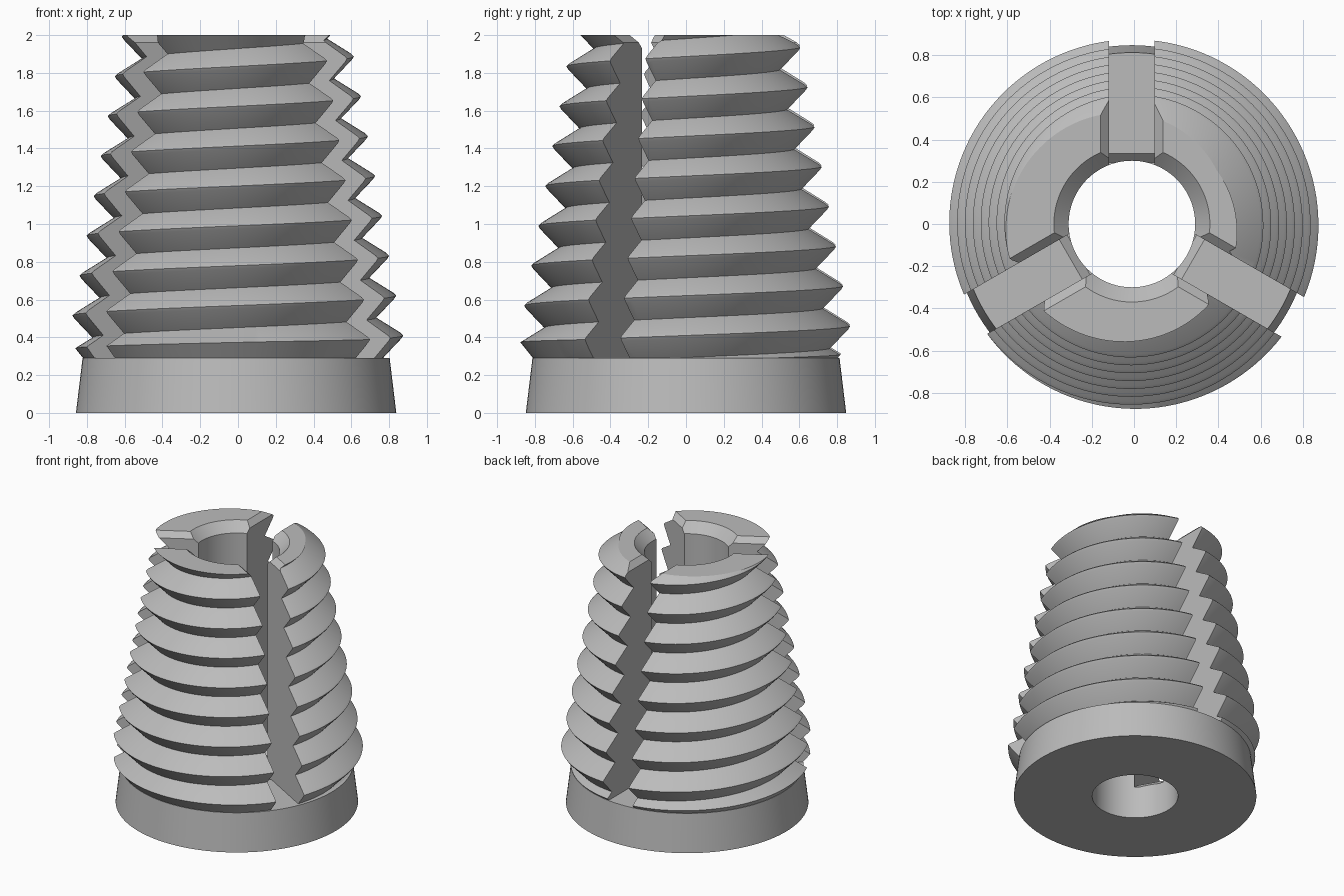
import bpy
import bmesh
import math
from mathutils import Matrix, Vector

cube = bpy.data.objects.get("Cube")
if cube:
    bpy.data.objects.remove(cube, do_unlink=True)

AXIS_X = -0.01
SIDES = 128
PITCH = 0.211
TURNS = 11

grey = bpy.data.materials.new("plain_grey")
grey.use_nodes = True
grey.diffuse_color = (0.5, 0.5, 0.5, 1)
grey.node_tree.nodes["Principled BSDF"].inputs["Base Color"].default_value = (0.5, 0.5, 0.5, 1)


def finish(name, bm):
    bmesh.ops.recalc_face_normals(bm, faces=bm.faces[:])
    mesh = bpy.data.meshes.new(name)
    bm.to_mesh(mesh)
    bm.free()
    mesh.materials.append(grey)
    obj = bpy.data.objects.new(name, mesh)
    bpy.context.collection.objects.link(obj)
    return obj


def loft(name, rings):
    """Closed solid through a list of equal-length vertex rings."""
    bm = bmesh.new()
    rows = [[bm.verts.new(p) for p in ring] for ring in rings]
    n = len(rows[0])
    for a, b in zip(rows, rows[1:]):
        for i in range(n):
            j = (i + 1) % n
            bm.faces.new((a[i], a[j], b[j], b[i]))
    bm.faces.new(rows[0])
    bm.faces.new(rows[-1])
    return finish(name, bm)


def turned(name, profile):
    """Solid of revolution about z from (radius, height) points."""
    step = math.tau / SIDES
    return loft(name, [[(r * math.cos(i * step), r * math.sin(i * step), z)
                        for i in range(SIDES)] for r, z in profile])


def thread_solid():
    """Tapered cone carrying a helical ridge, capped by fans at both ends."""
    # height offset from the crest, depth below the crest envelope
    section = [(-0.016, 0.013), (0, 0), (0.014, 0.012), (0.094, 0.127)]
    bm = bmesh.new()
    rows = []
    for i in range(SIDES * TURNS + 1):
        angle = math.tau * i / SIDES
        row = []
        for dz, depth in section:
            z = -0.012 + PITCH * i / SIDES + dz
            r = 0.875 - 0.177 * (z - 0.465) - depth
            row.append(bm.verts.new((r * math.cos(angle), r * math.sin(angle), z)))
        rows.append(row)
    for i in range(SIDES * (TURNS - 1)):
        a = rows[i] + [rows[i + SIDES][0]]
        b = rows[i + 1] + [rows[i + 1 + SIDES][0]]
        for j in range(len(section)):
            bm.faces.new((a[j], b[j], b[j + 1], a[j + 1]))
    rim = [e for e in bm.edges if e.is_boundary]
    low, high = bm.verts.new((0, 0, -0.4)), bm.verts.new((0, 0, 2.8))
    for e in rim:
        middle = (e.verts[0].co.z + e.verts[1].co.z) / 2
        bm.faces.new((*e.verts, low if middle < 1 else high))
    bmesh.ops.delete(bm, geom=[v for v in bm.verts if not v.link_faces], context='VERTS')
    return finish("threaded_collet", bm)


def slot_cutter(angle):
    """Radial slot with flared top edges and a bevelled inner floor edge."""
    half = 0.108
    turn = Matrix.Rotation(angle, 4, 'Z')
    rings = []
    for r, floor in [(0.2, 0.247), (0.292, 0.247), (0.335, 0.29), (1.2, 0.29)]:
        outline = [(-half, floor), (half, floor), (half, 1.96),
                   (half + 0.08, 2.04), (-half - 0.08, 2.04), (-half, 1.96)]
        rings.append([turn @ Vector((r, u, z)) for u, z in outline])
    return loft("slot_cutter", rings)


def combine(obj, tool, operation):
    mod = obj.modifiers.new(operation.lower(), 'BOOLEAN')
    mod.object = tool
    mod.operation = operation
    mod.solver = 'MANIFOLD'
    bpy.context.view_layer.objects.active = obj
    bpy.ops.object.modifier_apply(modifier=mod.name)
    bpy.data.objects.remove(tool, do_unlink=True)


# Thread, trimmed flat on top and by a lead-in cone underneath
collet = thread_solid()
combine(collet, turned("trim", [(0.794, 0.27), (0.81, 0.29), (0.97, 0.49), (0.97, 2)]), 'INTERSECT')

# Tapered base collar
combine(collet, turned("base", [(0.848, 0), (0.813, 0.29)]), 'UNION')

# Bore with countersunk mouth
combine(collet, turned("bore", [(0.3, -0.1), (0.3, 1.93), (0.42, 2.05)]), 'DIFFERENCE')

# Three slots splitting the thread into segments
for k in range(3):
    combine(collet, slot_cutter(math.pi / 2 + k * math.tau / 3), 'DIFFERENCE')

collet.location.x = AXIS_X
bpy.ops.object.select_all(action='DESELECT')
collet.select_set(True)
bpy.context.view_layer.objects.active = collet
bpy.ops.object.shade_smooth_by_angle(angle=math.radians(25))
